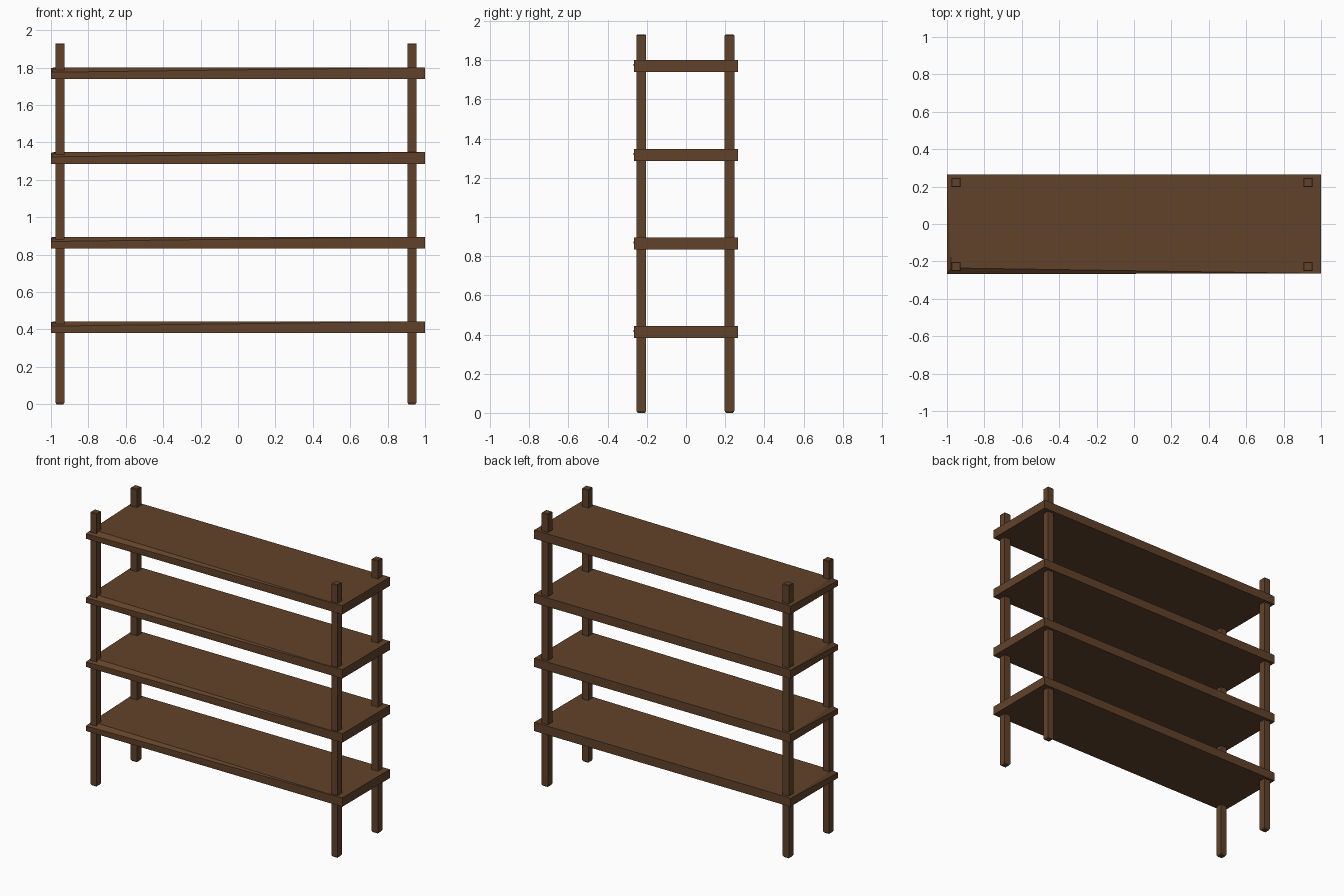
import bpy, bmesh

if "Cube" in bpy.data.objects:
    bpy.data.objects.remove(bpy.data.objects["Cube"])

wood = bpy.data.materials.new("dark_wood")
wood.diffuse_color = (0.12, 0.055, 0.023, 1)
wood.use_nodes = True
wood.node_tree.nodes["Principled BSDF"].inputs["Base Color"].default_value = wood.diffuse_color


def hull_object(name, points):
    bm = bmesh.new()
    for p in points:
        bm.verts.new(p)
    bmesh.ops.convex_hull(bm, input=bm.verts[:])
    bmesh.ops.dissolve_limit(bm, angle_limit=0.002, verts=bm.verts[:], edges=bm.edges[:])
    bmesh.ops.recalc_face_normals(bm, faces=bm.faces[:])
    mesh = bpy.data.meshes.new(name)
    bm.to_mesh(mesh)
    bm.free()
    mesh.materials.append(wood)
    obj = bpy.data.objects.new(name, mesh)
    bpy.context.collection.objects.link(obj)
    return obj


# Shelves: boards with the front left top corner worn into a tapering chamfer
for i in range(4):
    t = 0.443 + 0.4525 * i
    b = t - 0.062
    hull_object(f"shelf_{i + 1}", [
        (-1, -0.265, b), (1, -0.265, b), (1, 0.265, b), (-1, 0.265, b),
        (-1, -0.267, t - 0.025), (1, -0.265, t), (1, 0.265, t),
        (-1, 0.265, t - 0.004), (-0.985, 0.265, t), (-0.977, -0.235, t)])

# Posts: square uprights with slightly eased ends
H, R, E = 1.93, 0.0245, 0.006
for xname, cx in (("left", -0.952), ("right", 0.93)):
    for yname, cy in (("front", -0.228), ("back", 0.222)):
        pts = []
        for z, r in ((0, R - E), (0.01, R), (H - 0.004, R), (H, R - 0.003)):
            pts += [(cx + sx * r, cy + sy * r, z) for sx in (-1, 1) for sy in (-1, 1)]
        hull_object(f"{yname}_{xname}_post", pts)
